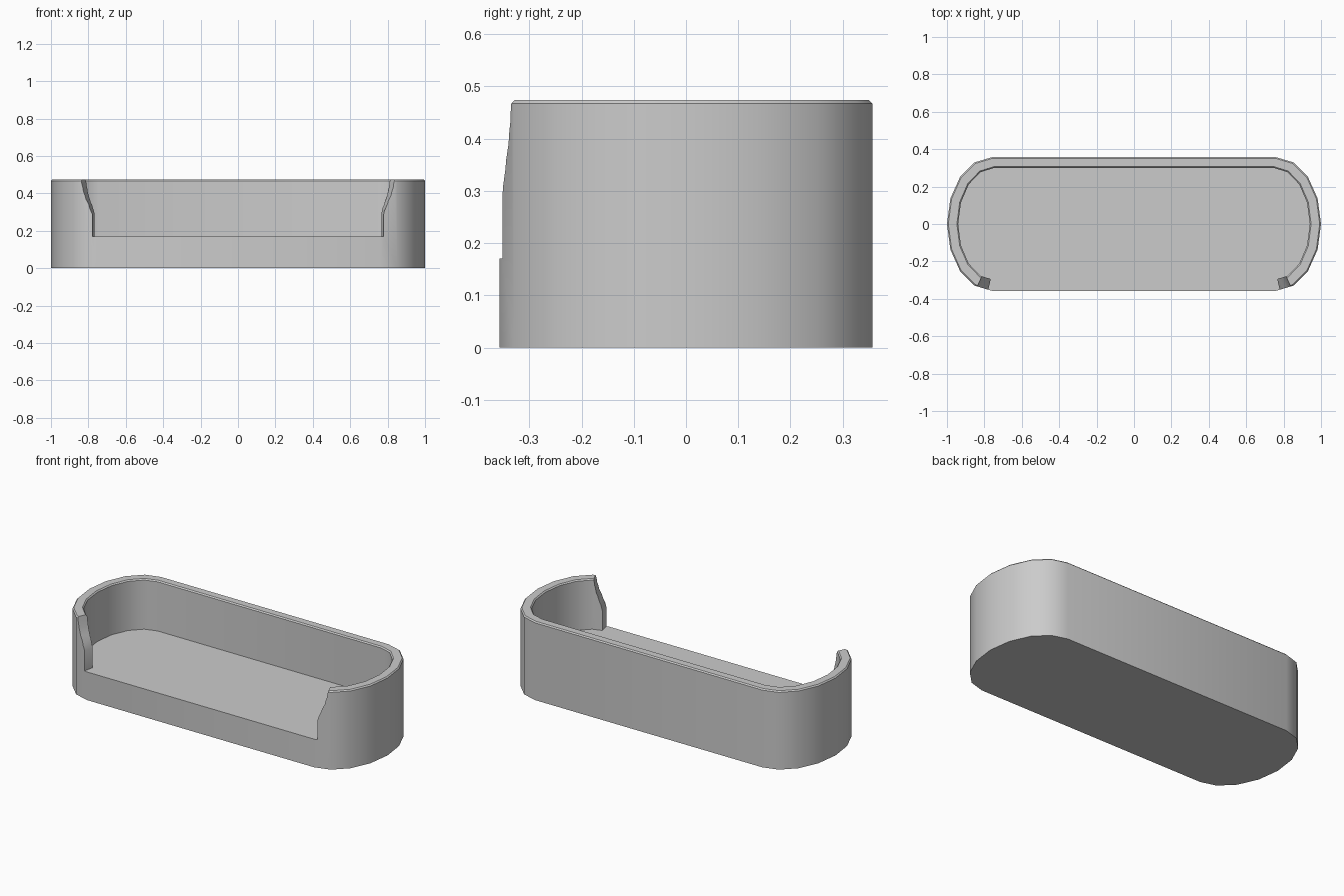
import bpy, bmesh
from math import sin, cos, pi, radians

if "Cube" in bpy.data.objects:
    bpy.data.objects.remove(bpy.data.objects["Cube"])


def outline(cx, rx, ry, z):
    """Straight-sided loop with half-ellipse ends of eight segments."""
    half = [(cx + rx * cos(a), ry * sin(a))
            for a in (-pi / 2 + pi * i / 8 for i in range(9))]
    return [(x, y, z) for x, y in half] + [(-x, -y, z) for x, y in half]


def loft(name, loops):
    """Closed solid through a stack of matching loops."""
    bm = bmesh.new()
    rings = [[bm.verts.new(p) for p in loop] for loop in loops]
    n = len(rings[0])
    for a, b in zip(rings, rings[1:]):
        for i in range(n):
            j = (i + 1) % n
            bm.faces.new((a[i], a[j], b[j], b[i]))
    bm.faces.new(rings[0][::-1])
    bm.faces.new(rings[-1])
    bmesh.ops.recalc_face_normals(bm, faces=bm.faces)
    mesh = bpy.data.meshes.new(name)
    bm.to_mesh(mesh)
    bm.free()
    ob = bpy.data.objects.new(name, mesh)
    bpy.context.collection.objects.link(ob)
    return ob


FLOOR, TOP, CH = 0.17, 0.474, 0.007

# Tray body: outside wall, chamfered rim, inside wall and floor
tray = loft("tray", [
    outline(0.76, 0.24, 0.357, 0),
    outline(0.76, 0.24, 0.357, TOP - CH),
    outline(0.76, 0.24 - CH, 0.357 - CH, TOP),
    outline(0.747, 0.193 + CH, 0.30 + CH, TOP),
    outline(0.747, 0.193, 0.30, TOP - CH),
    outline(0.747, 0.193, 0.30, FLOOR),
])

# Front opening: height, half width at the outside, depth there, skew
profile = [(FLOOR, 0.779, 0.351, 0.23), (0.29, 0.779, 0.351, 0.23),
           (0.34, 0.798, 0.347, 0.3), (0.39, 0.819, 0.34, 0.37),
           (0.43, 0.83, 0.337, 0.42), (TOP, 0.838, 0.334, 0.45),
           (0.52, 0.842, 0.333, 0.45)]
loops = []
for z, x, y, k in profile:
    front, back = x + k * (0.42 - y), x + k * (0.24 - y)
    loops.append([(-front, -0.42, z), (front, -0.42, z),
                  (back, -0.24, z), (-back, -0.24, z)])
cutter = loft("opening_cutter", loops)
cutter.hide_render = True

# Cut the opening and clean up flat areas
cut = tray.modifiers.new("opening", 'BOOLEAN')
cut.operation = 'DIFFERENCE'
cut.solver = 'EXACT'
cut.object = cutter
flat = tray.modifiers.new("flat", 'DECIMATE')
flat.decimate_type = 'DISSOLVE'
flat.angle_limit = radians(0.5)

bpy.context.view_layer.objects.active = tray
tray.select_set(True)
cutter.select_set(False)
for m in ("opening", "flat"):
    bpy.ops.object.modifier_apply(modifier=m)
bpy.data.objects.remove(cutter)
bpy.ops.object.shade_smooth_by_angle(angle=radians(32))
